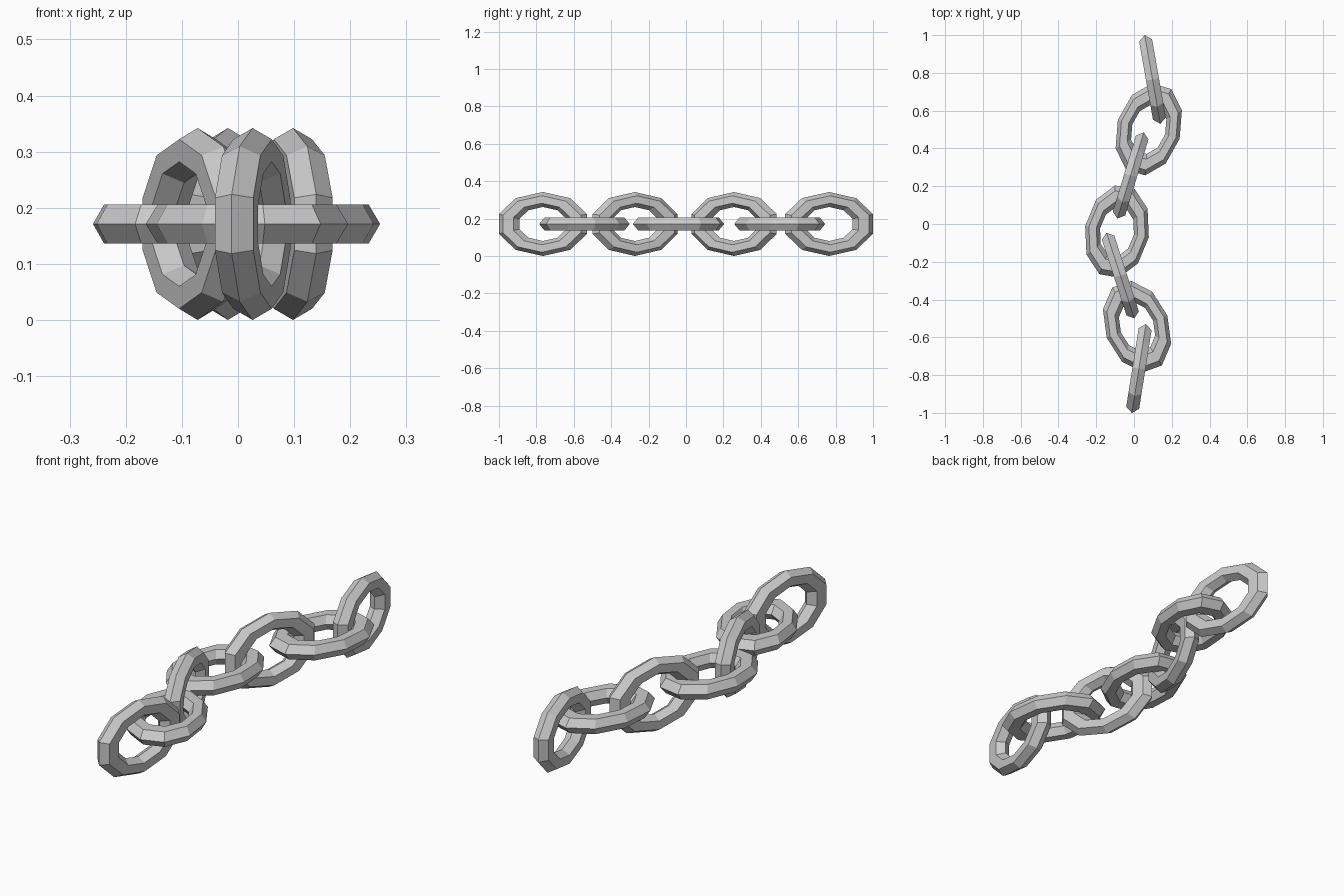
import bpy, bmesh
from math import radians, sin, cos, pi
from mathutils import Matrix

if "Cube" in bpy.data.objects:
    bpy.data.objects.remove(bpy.data.objects["Cube"])

SEG, SIDES = 10, 6            # ring segments, tube sides
RING, TUBE = 0.131, 0.04      # ring and tube radius across the link
STRETCH = 1.466               # lengthwise stretch of the ring
Z = 0.171


def link(name, x, y, lean, upright):
    """Stretched low-poly ring; lean turns its far end toward +x (degrees)."""
    bm = bmesh.new()
    rings = []
    for i in range(SEG):
        a = 2 * pi * i / SEG
        ring = []
        for j in range(SIDES):
            b = 2 * pi * j / SIDES
            r = RING + TUBE * cos(b)
            ring.append(bm.verts.new((r * cos(a), STRETCH * r * sin(a), TUBE * sin(b))))
        rings.append(ring)
    for i in range(SEG):
        p, q = rings[i], rings[(i + 1) % SEG]
        for j in range(SIDES):
            k = (j + 1) % SIDES
            bm.faces.new((p[j], q[j], q[k], p[k]))
    m = Matrix.Translation((x, y, Z)) @ Matrix.Rotation(radians(-lean), 4, 'Z')
    if upright:
        m = m @ Matrix.Rotation(pi / 2, 4, 'Y')
    bm.transform(m)
    bmesh.ops.recalc_face_normals(bm, faces=bm.faces)
    me = bpy.data.meshes.new(name)
    bm.to_mesh(me)
    bm.free()
    bpy.context.collection.objects.link(bpy.data.objects.new(name, me))


# upright links, back to front
for n, (x, y, lean) in enumerate([(0.098, 0.765, -10), (-0.018, 0.257, 17),
                                  (-0.072, -0.273, -18), (0.026, -0.765, 9)]):
    link(f"upright_link_{n + 1}", x, y, lean, True)

# flat links, back to front
for n, (x, y, lean) in enumerate([(0.078, 0.501, 17), (-0.09, -0.04, 10),
                                  (0.016, -0.543, -20)]):
    link(f"flat_link_{n + 1}", x, y, lean, False)
